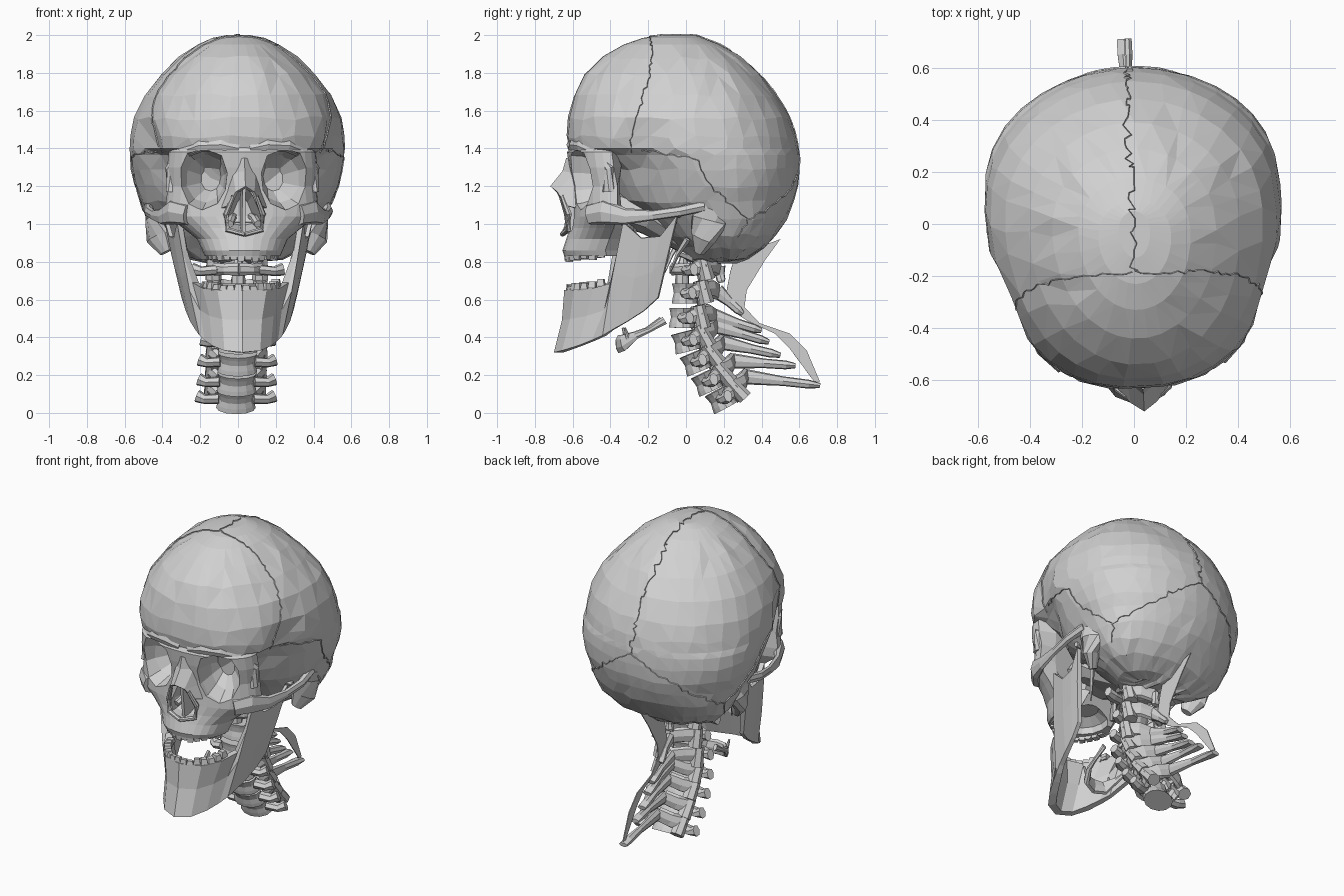
import bpy, bmesh, math, random
from mathutils import Vector
from mathutils.bvhtree import BVHTree

if "Cube" in bpy.data.objects:
    bpy.data.objects.remove(bpy.data.objects["Cube"])

random.seed(4)
TAU = math.tau

BONE = bpy.data.materials.new("bone grey")
BONE.diffuse_color = (.64, .64, .64, 1)
BONE.use_nodes = True
BONE.node_tree.nodes["Principled BSDF"].inputs["Base Color"].default_value = BONE.diffuse_color


def make(name, verts, faces, mirror=False, solid=0):
    me = bpy.data.meshes.new(name)
    me.from_pydata([tuple(v) for v in verts], [], faces)
    bm = bmesh.new()
    bm.from_mesh(me)
    bmesh.ops.recalc_face_normals(bm, faces=bm.faces)
    bm.to_mesh(me)
    bm.free()
    me.materials.append(BONE)
    ob = bpy.data.objects.new(name, me)
    bpy.context.collection.objects.link(ob)
    if solid:
        ob.modifiers.new("thickness", 'SOLIDIFY').thickness = solid
    if mirror:
        md = ob.modifiers.new("mirror", 'MIRROR')
        md.use_mirror_merge = mirror == "merge"
    return ob


def loft(name, rings, **kw):
    """Skin closed rings of equal length and cap both ends."""
    n, verts, faces = len(rings[0]), [v for r in rings for v in r], []
    for i in range(len(rings) - 1):
        for j in range(n):
            k = (j + 1) % n
            faces.append((i * n + j, i * n + k, (i + 1) * n + k, (i + 1) * n + j))
    faces += [tuple(range(n)), tuple(range(len(verts) - n, len(verts)))]
    return make(name, verts, faces, **kw)


def sweep(name, path, sizes, sides=7, **kw):
    """Sweep an ellipse (half width, half height) along a path."""
    p, rings = [Vector(q) for q in path], []
    for i, c in enumerate(p):
        t = (p[min(i + 1, len(p) - 1)] - p[max(i - 1, 0)]).normalized()
        s = t.cross(Vector((0, 0, 1)))
        s = s.normalized() if s.length > 0.05 else Vector((1, 0, 0))
        u = s.cross(t)
        w, h = sizes[i]
        rings.append([c + s * w * math.cos(TAU * k / sides) + u * h * math.sin(TAU * k / sides)
                      for k in range(sides)])
    return loft(name, rings, **kw)


def cut(ob, name, rings, mirror=False):
    c = loft(name, rings, mirror=mirror)
    c.hide_render = True
    c.display_type = 'WIRE'
    b = ob.modifiers.new(name, 'BOOLEAN')
    b.operation, b.object, b.solver = 'DIFFERENCE', c, 'EXACT'


# Braincase: z, front y, back y, half width; blunt forehead, pinched at the temples
SKULL = [(2.0, -.13, .05, .06), (1.985, -.23, .09, .14), (1.95, -.33, .18, .215), (1.88, -.44, .29, .315),
         (1.79, -.54, .39, .405), (1.68, -.595, .48, .495), (1.56, -.625, .548, .55), (1.46, -.632, .583, .566),
         (1.40, -.618, .595, .57), (1.365, -.52, .6, .569), (1.29, -.43, .602, .56), (1.2, -.39, .595, .54),
         (1.12, -.35, .573, .508), (1.03, -.22, .535, .475), (.94, -.12, .475, .43), (.87, -.05, .415, .36),
         (.815, .0, .33, .255), (.80, .08, .27, .15)]
N, rings = 34, []
for z, yf, yb, hw in SKULL:
    yc, ring = yf + (yb - yf) * .57, []
    for k in range(N):
        a = TAU * (k + random.uniform(-.22, .22)) / N
        c, s = math.cos(a), math.sin(a)
        f = 1 - .13 * math.exp(-((z - 1.5) / .25) ** 2)
        ex, ey = (1.05, .92) if s > 0 else (f, f)
        x = hw * math.copysign(abs(c) ** ex, c)
        y = yc + (yb - yc if s > 0 else yc - yf) * math.copysign(abs(s) ** ey, s)
        x *= 1 - .14 * math.exp(-((y + .28) / .11) ** 2 - ((z - 1.38) / .18) ** 2)
        ring.append(Vector((x, y, z + random.uniform(-.01, .01) * (z < 1.95 and abs(z - 1.4) > .05))))
    rings.append(ring)
cranium = loft("cranium", rings)
bm = bmesh.new()
bm.from_mesh(cranium.data)
bmesh.ops.triangulate(bm, faces=bm.faces)
bm.to_mesh(cranium.data)
tree = BVHTree.FromBMesh(bm)
bm.free()

# Sutures: raised zigzag ribbons projected on the braincase
CENTRE = Vector((0, 0, 1.35))


def suture(name, pts, amp=.011):
    p, line = [Vector(q) for q in pts], []
    for a, b in zip(p, p[1:]):
        n = max(2, int((b - a).length / .022))
        line += [a.lerp(b, i / n) + Vector(random.uniform(-amp, amp) for _ in range(3)) for i in range(n)]
    line.append(p[-1])
    hits = [tree.ray_cast(CENTRE, (q - CENTRE).normalized())[:2] for q in line]
    verts, faces = [], []
    for i, (h, nrm) in enumerate(hits):
        t = hits[min(i + 1, len(hits) - 1)][0] - hits[max(i - 1, 0)][0]
        s = t.cross(nrm).normalized() * .003
        verts += [h - nrm * .004 + s, h + nrm * .006, h - nrm * .004 - s]
        if i:
            j = 3 * i
            faces += [(j - 3, j - 2, j + 1, j), (j - 2, j - 1, j + 2, j + 1)]
    make(name, verts, faces)


suture("sagittal_suture", [(-.01, -.18, 1.98), (0, .18, 1.95), (-.01, .4, 1.79), (.01, .53, 1.6), (.01, .6, 1.36)], .018)
for s, side in ((1, "left"), (-1, "right")):
    suture("coronal_suture_" + side, [(-.01, -.18, 1.98), (s * .22, -.19, 1.93), (s * .4, -.22, 1.79),
                                      (s * .455, -.26, 1.61), (s * .42, -.29, 1.48), (s * .4, -.3, 1.38)], .008)
    suture("lambdoid_suture_" + side, [(.01, .6, 1.36), (s * .25, .5, 1.2), (s * .42, .28, 1.05), (s * .4, .24, .95)])
    suture("squamous_suture_" + side, [(s * .42, -.25, 1.39), (s * .55, .02, 1.35), (s * .54, .11, 1.19),
                                       (s * .43, .28, 1.05)], .009)

# Facial block: z, half width, front y, back y
FACE = [(1.44, .33, -.595, -.38), (1.38, .39, -.63, -.35), (1.30, .398, -.62, -.36), (1.2, .393, -.60, -.37),
        (1.10, .405, -.60, -.36), (1.04, .395, -.605, -.36), (.98, .315, -.615, -.35), (.92, .24, -.635, -.34),
        (.86, .213, -.655, -.35), (.83, .20, -.645, -.36)]
rings = []
for z, hw, yf, yb in FACE:
    yc = yf + .215
    ring = [(hw * math.cos(a), yc + (yf - yc) * math.sin(a) ** .9, z) for a in (math.pi * i / 16 for i in range(16))]
    rings.append(ring + [(-hw, yc, z), (-hw * .75, yb, z), (hw * .75, yb, z)])
face = loft("face_bones", rings)

# Eye sockets, nasal opening and palate hollow
SOCKET = [(.09, 1.27), (.12, 1.36), (.21, 1.395), (.30, 1.375), (.35, 1.30), (.355, 1.19), (.30, 1.10),
          (.22, 1.075), (.14, 1.11), (.10, 1.18)]
cut(face, "socket_cutter", [[(cx + (x - .22) * f, y, 1.235 + (z - 1.235) * f) for x, z in SOCKET]
                            for cx, y, f in ((.235, -.80, 1.08), (.22, -.56, 1), (.195, -.46, .76), (.165, -.385, .38))], True)
NOSE = [(0, 1.21), (.045, 1.15), (.095, 1.03), (.085, .965), (0, .945), (-.085, .965), (-.095, 1.03), (-.045, 1.15)]
cut(face, "nose_cutter", [[(x * f, y, 1.06 + (z - 1.06) * f) for x, z in NOSE]
                          for y, f in ((-.8, 1), (-.56, 1), (-.42, .6))])
cut(face, "palate_cutter", [[(f * .14 * math.cos(TAU * k / 14), -.42 + f * .16 * math.sin(TAU * k / 14), z)
                             for k in range(14)] for z, f in ((.78, 1), (.87, .9), (.91, .5))])

# Nasal bones, aperture rims, septum and conchae
make("nasal_bones", [(0, -.635, 1.35), (.055, -.60, 1.34), (0, -.655, 1.28), (.06, -.60, 1.27),
                     (0, -.72, 1.2), (.05, -.685, 1.17), (.095, -.58, 1.17), (.085, -.645, 1.10), (.13, -.575, 1.08)],
     [(0, 1, 3, 2), (2, 3, 5, 4), (3, 6, 5), (5, 6, 8, 7)], mirror="merge", solid=.014)
sweep("nasal_rim", [(.06, -.66, 1.15), (.098, -.625, 1.05), (.09, -.63, .97), (0, -.655, .945)],
      [(.012, .012), (.016, .016), (.016, .016), (.014, .012)], mirror=True)
loft("nasal_septum", [[(x, -.61, .95), (x, -.64, 1.19), (x, -.40, 1.19), (x, -.40, .95)] for x in (-.012, .006)])
sweep("nasal_concha", [(.075, -.57, 1.0), (.06, -.50, 1.03), (.05, -.42, 1.04)], [(.022, .02)] * 3, mirror=True)

# Brow ridge, cheek arch
sweep("brow_ridge", [(.03, -.60, 1.40), (.12, -.597, 1.42), (.23, -.565, 1.415), (.32, -.50, 1.38), (.385, -.43, 1.29),
                     (.38, -.43, 1.17)],
      [(.025, .035), (.03, .035), (.03, .035), (.025, .035), (.02, .03), (.025, .035)], mirror=True)
sweep("cheek_arch", [(.295, -.525, 1.05), (.37, -.455, 1.065), (.425, -.345, 1.04), (.46, -.2, 1.047), (.478, -.06, 1.067),
                     (.465, .07, 1.095)],
      [(.038, .058), (.035, .068), (.019, .045), (.016, .028), (.023, .028), (.03, .03)], mirror=True)
# Skull underside
sweep("mastoid", [(.42, .12, 1.12), (.43, .10, 1.02), (.415, .07, .93), (.38, .05, .85)],
      [(.055, .11), (.055, .10), (.05, .08), (.025, .035)], sides=9, mirror=True)
sweep("styloid", [(.33, -.01, .92), (.29, -.06, .84), (.26, -.1, .74)], [(.018, .018), (.012, .012), (.004, .004)],
      sides=5, mirror=True)
sweep("skull_base", [(0, -.40, 1.1), (0, -.2, 1.03), (0, -.02, .91), (0, .08, .88)],
      [(.2, .10), (.24, .09), (.16, .06), (.12, .06)], sides=10)
sweep("pterygoid_plate", [(.12, -.31, 1.08), (.13, -.31, .95), (.14, -.34, .86)],
      [(.03, .05), (.02, .05), (.012, .03)], mirror=True)
sweep("occipital_condyle", [(.09, -.04, .85), (.11, .03, .83), (.1, .1, .84)], [(.02, .02), (.04, .035), (.02, .02)],
      mirror=True)

# Jaw: rim point, lower edge point, thickness
JAW = [((.40, -.06, 1.05), (.305, -.16, .61), .03), ((.37, -.15, .935), (.285, -.235, .54), .03),
       ((.35, -.25, .925), (.265, -.32, .485), .035), ((.335, -.345, 1.01), (.24, -.40, .44), .04),
       ((.31, -.375, .86), (.22, -.45, .41), .045), ((.255, -.395, .69), (.195, -.505, .385), .055),
       ((.205, -.5, .66), (.155, -.58, .355), .06), ((.13, -.60, .65), (.095, -.66, .33), .06),
       ((.0, -.645, .65), (0, -.70, .32), .065)]
JAW += [tuple((-q[0], q[1], q[2]) for q in s[:2]) + (s[2],) for s in JAW[-2::-1]]
rings, mids = [], [(Vector(a) + Vector(b)) / 2 for a, b, _ in JAW]
for i, (a, b, w) in enumerate(JAW):
    t = mids[min(i + 1, len(JAW) - 1)] - mids[max(i - 1, 0)]
    inn = Vector((t.y, -t.x, 0)).normalized() * w
    if inn.dot(Vector((0, -.25, 0)) - Vector((mids[i].x, mids[i].y, 0))) < 0:
        inn = -inn
    a, b = Vector(a), Vector(b)
    m = a.lerp(b, .48) + inn * (.22 if w > .05 else -.1)
    rings.append([a, m, b, b + inn * .8, m + inn, a + inn * .75])
loft("jaw", rings)
sweep("jaw_condyle", [(.30, -.06, 1.05), (.36, -.055, 1.06), (.42, -.05, 1.05)], [(.015, .015), (.03, .03), (.015, .015)],
      mirror=True)


# Teeth rows
def teeth(name, a, b, yc, z0, z1, rise):
    for i in range(14):
        t = math.radians(8 + 164 * (i + .5) / 14)
        c = Vector((a * math.cos(t), yc - b * math.sin(t), rise * (1 - math.sin(t))))
        u = Vector((-a * math.sin(t), -b * math.cos(t), 0)).normalized()
        v = Vector((u.y, -u.x, 0))
        d = .024 if abs(i - 6.5) > 3 else .014
        h = z1 + random.uniform(-.008, .008)
        loft(f"{name}_{i}", [[c + u * p * .02 * f + v * q * d * f + Vector((0, 0, z))
                              for p, q in ((-1, -1), (1, -1), (1, 1), (-1, 1))]
                             for z, f in ((z0, .8), (z0 + (h - z0) * .35, 1.05), (h, .8))])


teeth("upper_tooth", .175, .225, -.405, .85, .805, .02)
teeth("lower_tooth", .19, .215, -.405, .63, .675, .035)

# Hyoid
sweep("hyoid", [(.13, -.12, .49), (.125, -.2, .44), (.11, -.27, .41), (.07, -.335, .37), (0, -.355, .365)],
      [(.012, .022), (.01, .014), (.014, .02), (.02, .045), (.02, .05)], mirror=True)
sweep("hyoid_horn", [(.09, -.31, .39), (.10, -.33, .45)], [(.014, .014), (.006, .006)], mirror=True)

# Neck vertebrae: body centre (y, z), spine tip (y, z), process half width
NECK = [(0, .76, .19, .69, .24), (-.005, .635, .30, .525, .17), (-.02, .505, .40, .435, .18), (0, .38, .44, .375, .19),
        (.05, .27, .50, .305, .20), (.11, .165, .58, .25, .20), (.185, .075, .71, .145, .205)]
for i, (y, z, ty, tz, hw) in enumerate(NECK):
    n = f"vertebra_{i + 1}_"
    tilt = (0, 0, -.02, .25, .4, .45, .5)[i]
    ax, fw = Vector((0, -math.sin(tilt), math.cos(tilt))), Vector((0, math.cos(tilt), math.sin(tilt)))
    c = Vector((0, y, z))
    if i:
        loft(n + "body", [[c + ax * h + Vector((f * .105 * math.cos(TAU * k / 12), 0, 0)) + fw * f * .07 * math.sin(TAU * k / 12)
                           for k in range(12)] for h, f in ((-.055, 1), (-.03, .95), (0, .85), (.03, .92), (.05, 1))])
    else:
        sweep(n + "front_arch", [(.12, .02, z), (.07, -.05, z), (0, -.07, z)], [(.03, .035), (.02, .03), (.02, .035)], mirror=True)
    tip = Vector((0, ty, tz))
    root = c + fw * .17 + ax * (.01 if i < 3 else .04)
    sweep(n + "arch", [c + fw * .03 + Vector((.10, 0, 0)), c + fw * .09 + ax * .02 + Vector((.13, 0, 0)),
                       c + fw * .14 + ax * .025 + Vector((.075, 0, 0)), root],
          [(.03, .035), (.035, .05), (.022, .05), (.02, .048)], mirror=True)
    sweep(n + "spine", [root, root.lerp(tip, .5), root.lerp(tip, .85), tip],
          [(.025, .042), (.017, .026), (.03, .024), (.03, .014)])
    sweep(n + "side_process", [c + Vector((.09, 0, 0)), c + fw * .015 + Vector((hw * .8, 0, -.01)), c + fw * .03 + Vector((hw, 0, .0))],
          [(.035, .028), (.04, .026), (.024, .035)], mirror=True)
    sweep(n + "joint", [c + fw * .11 - ax * .055 + Vector((.125, 0, 0)), c + fw * .08 + ax * .065 + Vector((.125, 0, 0))],
          [(.045, .04), (.038, .033)], mirror=True)
sweep("axis_peg", [(0, -.02, .66), (0, -.02, .76), (0, -.01, .84)], [(.04, .04), (.035, .035), (.015, .015)])

# Neck ligament: thin sheet between skull and spine tips
FRONT = [(.26, .83), (.235, .75), (.21, .62), (.26, .53), (.33, .485), (.47, .42), (.55, .34), (.68, .165)]
BACK = [(.50, .92), (.42, .81), (.322, .65), (.31, .56), (.39, .475), (.55, .42), (.64, .33), (.71, .165)]
make("neck_ligament", [(0, *p) for q in zip(FRONT, BACK) for p in q],
     [(2 * i, 2 * i + 1, 2 * i + 3, 2 * i + 2) for i in range(7)], solid=.006)

# The head is turned slightly to one side
for ob in bpy.data.objects:
    ob.rotation_euler.z = .035 if ob.name.startswith(("jaw", "lower")) else .055
